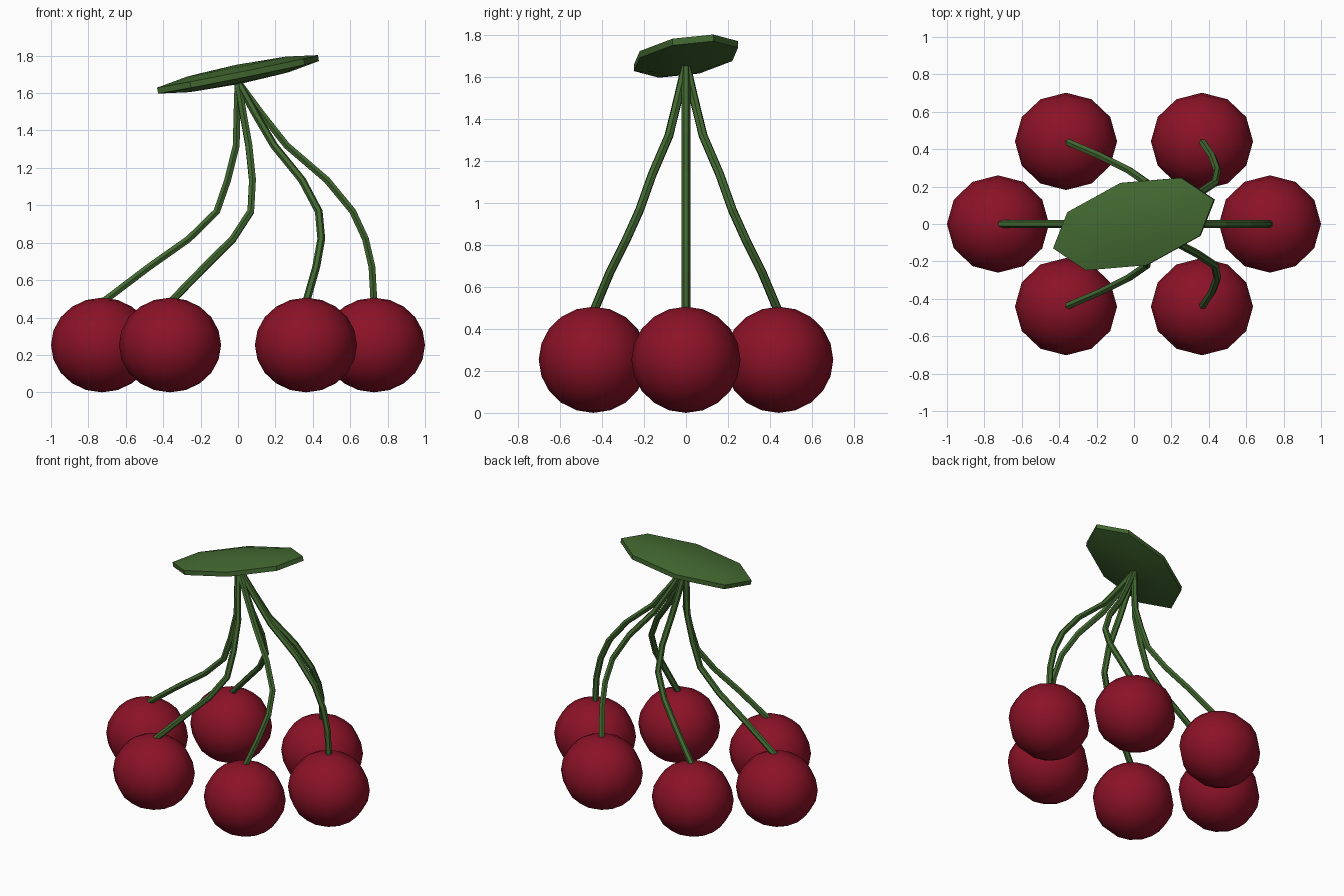
import bpy, bmesh, math
from mathutils import Matrix, Vector

if "Cube" in bpy.data.objects:
    bpy.data.objects.remove(bpy.data.objects["Cube"])


def material(name, rgb):
    m = bpy.data.materials.new(name)
    m.diffuse_color = (*rgb, 1)
    m.use_nodes = True
    m.node_tree.nodes["Principled BSDF"].inputs["Base Color"].default_value = m.diffuse_color
    return m


RED = material("cherry_red", (0.26, 0.006, 0.02))
GREEN = material("leaf_green", (0.055, 0.14, 0.03))


def ball(name, mat, segs, rings, matrix, angle):
    """Low-poly sphere shaped by a matrix, smooth shaded below an edge angle."""
    bm = bmesh.new()
    bmesh.ops.create_uvsphere(bm, u_segments=segs, v_segments=rings, radius=1, matrix=matrix)
    me = bpy.data.meshes.new(name)
    bm.to_mesh(me)
    bm.free()
    ob = bpy.data.objects.new(name, me)
    bpy.context.collection.objects.link(ob)
    me.materials.append(mat)
    bpy.ops.object.select_all(action='DESELECT')
    bpy.context.view_layer.objects.active = ob
    ob.select_set(True)
    bpy.ops.object.shade_smooth_by_angle(angle=math.radians(angle))
    return ob


# Stem profile: height, share of the cherry's offset, sideways bow in x
STEM = [(1.66, 0, 0), (1.49, .09, .06), (1.32, .185, .125), (1.135, .365, .21),
        (.967, .5, .25), (.82, .65, .209), (.67, .82, .12), (.48, 1, 0)]


def stem(name, x, y):
    cu = bpy.data.curves.new(name, 'CURVE')
    cu.dimensions = '3D'
    cu.bevel_depth = 0.021
    cu.bevel_resolution = 1
    cu.use_fill_caps = True
    sp = cu.splines.new('POLY')
    sp.points.add(len(STEM) - 1)
    for p, (z, share, bow) in zip(sp.points, STEM):
        p.co = (x * share + bow, y * share, z, 1)
    sp.use_smooth = False
    cu.materials.append(GREEN)
    ob = bpy.data.objects.new(name, cu)
    bpy.context.collection.objects.link(ob)
    bpy.ops.object.select_all(action='DESELECT')
    bpy.context.view_layer.objects.active = ob
    ob.select_set(True)
    bpy.ops.object.convert(target='MESH')


# Six cherries on an oval, each with its stem
for i in range(6):
    a = i * math.pi / 3
    x, y = 0.727 * math.cos(a), 0.51 * math.sin(a)
    place = Matrix.Translation((x, y, 0.253)) @ Matrix.Diagonal((0.273, 0.26, 0.253, 1))
    ball(f"cherry_{i + 1}", RED, 12, 10, place, 60)
    stem(f"stem_{i + 1}", x, y)

# Leaf: flattened eight-sided lens, turned and tilted
k = 1 / math.cos(math.radians(18))
u = Vector((0.43, 0.13, 0.087)) * k
v = Vector((-0.07, 0.22, -0.008)) * k
w = u.cross(v).normalized() * 0.052
tilt = Matrix((u, v, w)).transposed().to_4x4()
ball("leaf", GREEN, 8, 5, Matrix.Translation((0, 0, 1.70)) @ tilt, 35)
